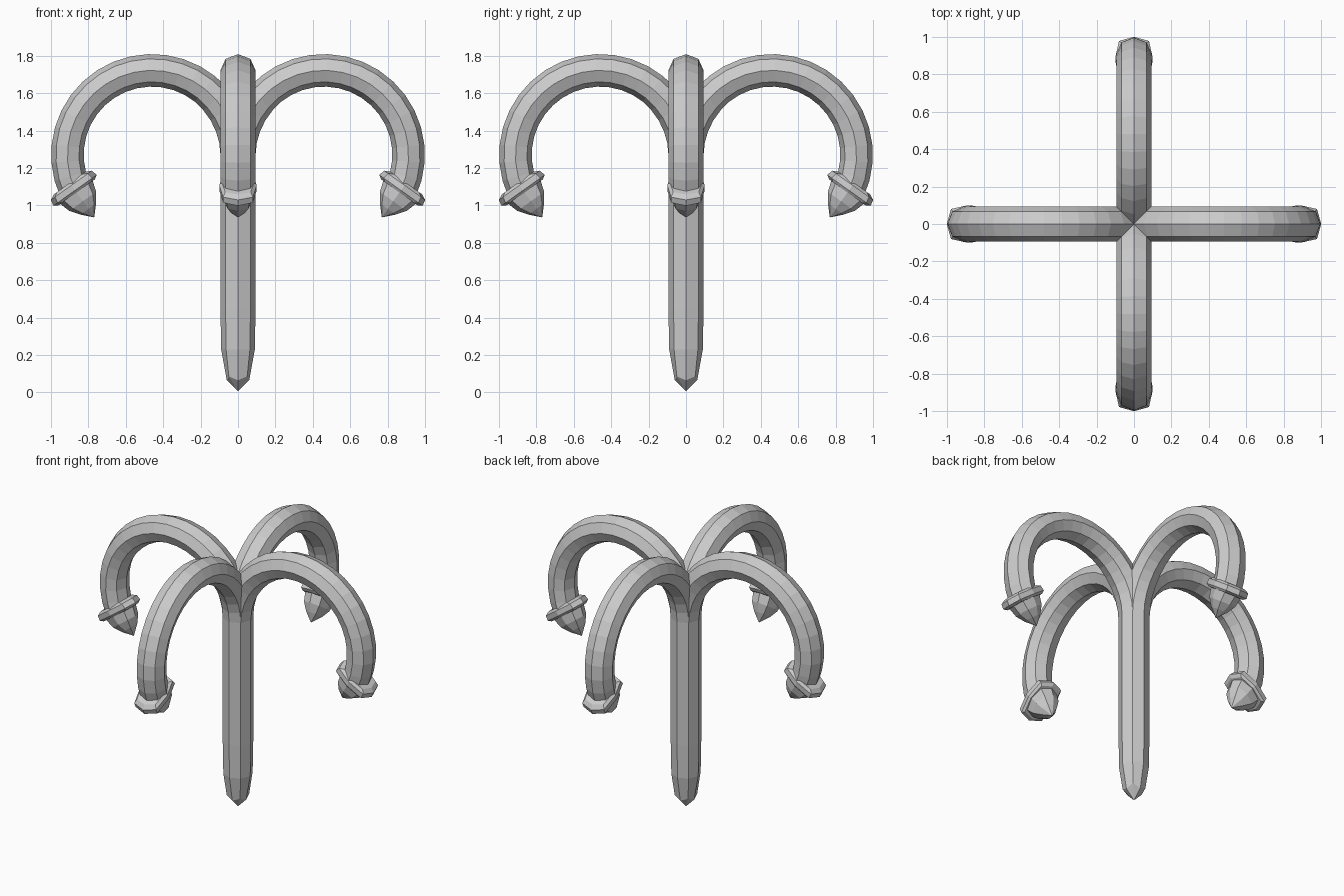
import bpy, bmesh
from math import sin, cos, radians, pi
from mathutils import Vector

if "Cube" in bpy.data.objects:
    bpy.data.objects.remove(bpy.data.objects["Cube"])

N = 8


def bridge(bm, rings, cap_start=True, cap_end=True):
    """Skin a list of vertex rings; single-vertex rings become points."""
    vs = [[bm.verts.new(p) for p in r] for r in rings]
    for a, b in zip(vs, vs[1:]):
        for i in range(N):
            j = (i + 1) % N
            if len(a) == 1:
                bm.faces.new((a[0], b[j], b[i]))
            elif len(b) == 1:
                bm.faces.new((a[i], a[j], b[0]))
            else:
                bm.faces.new((a[i], a[j], b[j], b[i]))
    if cap_start and len(vs[0]) > 1:
        bm.faces.new(vs[0])
    if cap_end and len(vs[-1]) > 1:
        bm.faces.new(vs[-1])
    bmesh.ops.recalc_face_normals(bm, faces=bm.faces)


def finish(bm, name, angle=0):
    me = bpy.data.meshes.new(name)
    bm.to_mesh(me)
    bm.free()
    ob = bpy.data.objects.new(name, me)
    ob.rotation_euler.z = angle
    bpy.context.collection.objects.link(ob)


def ring(c, u, ru, ry, square=0.7071):
    """Octagon about c in the plane of u and the y axis."""
    pts = []
    for i in range(N):
        k = square / 0.7071 if i % 2 else 1
        a = i * pi / 4
        pts.append(c + u * (ru * k * cos(a)) + Vector((0, ry * k * sin(a), 0)))
    return pts


X = Vector((1, 0, 0))
R = 0.094
JOIN = 1.27

# Stem with a faceted point
bm = bmesh.new()
low = ring(Vector((0, 0, 0.065)), X, 0.06, 0.06)
for i in range(1, N, 2):
    low[i].z = 0.085
    low[i] += Vector((low[i].x, low[i].y, 0)) * 0.15
bridge(bm, [[Vector((0, 0, 0.005))], low,
            ring(Vector((0, 0, 0.23)), X, 0.09, 0.09),
            ring(Vector((0, 0, 0.45)), X, R, R),
            ring(Vector((0, 0, JOIN)), X, R, R)], cap_end=False)
finish(bm, "stem")

# Four arched arms with collared buds
for k in range(4):
    turn = k * pi / 2

    # Arm, mitred where the four meet
    bm = bmesh.new()
    rings = []
    for s in range(21):
        a = radians(180 - 205 * s / 20)
        out = Vector((cos(a), 0, sin(a)))
        r = R - 0.007 * min(1, s / 5)
        rings.append(ring(Vector((0.46, 0, JOIN)) + out * 0.452 - X * 0.008 * max(0, 1 - s / 4) , out, r, R))
    bridge(bm, rings, cap_start=False)
    for side in (1, -1):
        bmesh.ops.bisect_plane(bm, geom=bm.verts[:] + bm.edges[:] + bm.faces[:],
                               plane_co=(0, 0, 0), plane_no=(1, side, 0), clear_inner=True)
    finish(bm, "arm", turn)

    # Collar and bud, tilted inwards
    axis = Vector((-0.58, 0, -0.815)).normalized()
    u = Vector((0.815, 0, -0.58)).normalized()
    c = Vector((0.882, 0, 1.095))

    bm = bmesh.new()
    bridge(bm, [ring(c + axis * d, u, ru, ry, 0.8) for d, ru, ry in
                ((-0.03, 0.105, 0.085), (-0.015, 0.135, 0.1),
                 (0.018, 0.142, 0.1), (0.032, 0.12, 0.088))])
    finish(bm, "collar", turn)

    bm = bmesh.new()
    bridge(bm, [ring(c + axis * d, u, ru, ry, 0.75) for d, ru, ry in
                ((0.02, 0.11, 0.085), (0.09, 0.088, 0.075), (0.14, 0.052, 0.048))]
           + [[c + axis * 0.195]])
    finish(bm, "bud", turn)
